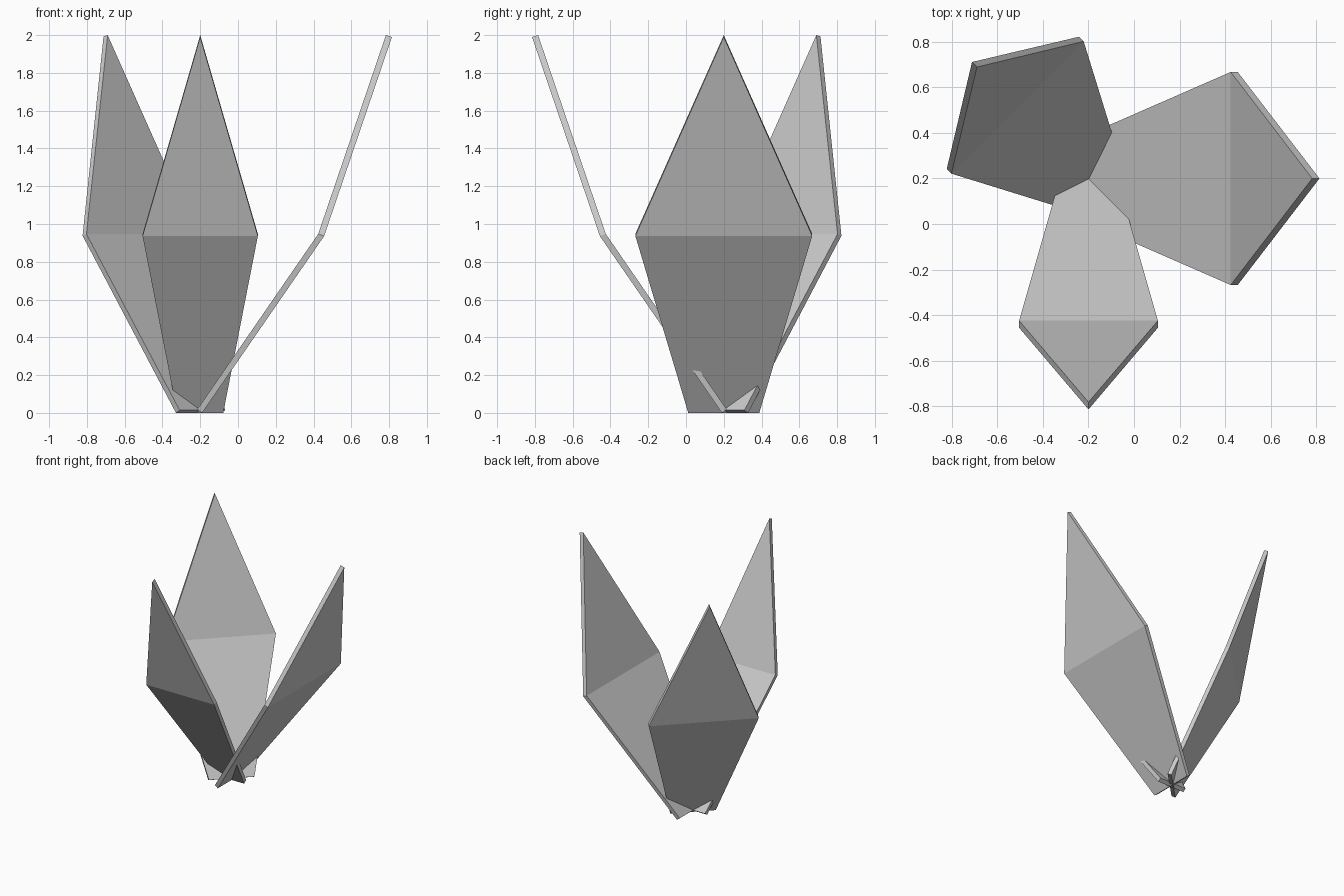
import bpy
import bmesh
import math

if "Cube" in bpy.data.objects:
    bpy.data.objects.remove(bpy.data.objects["Cube"])

BASE = (-0.2, 0.2)  # where all leaves meet


def make_leaf(name, angle, half_mid, half_base, inner, outer):
    """Folded pointed blade; inner/outer are (radius, z) at base, fold and tip."""
    c, s = math.cos(math.radians(angle)), math.sin(math.radians(angle))
    bm = bmesh.new()

    def sheet(profile):
        verts = []
        for (r, z), w in zip(profile, (half_base, half_mid, 0)):
            for side in ((-1, 1) if w else (0,)):
                lat = side * w
                verts.append(bm.verts.new((BASE[0] + r * c - lat * s,
                                           BASE[1] + r * s + lat * c, z)))
        return verts

    a, b = sheet(inner), sheet(outer)
    # broad lower and upper faces
    for v in (a, b):
        bm.faces.new((v[0], v[1], v[3], v[2]))
        bm.faces.new((v[2], v[3], v[4]))
    # thin rim
    rim = (0, 1, 3, 4, 2)
    for i, j in zip(rim, rim[1:] + rim[:1]):
        bm.faces.new((a[i], a[j], b[j], b[i]))
    bmesh.ops.recalc_face_normals(bm, faces=bm.faces)
    mesh = bpy.data.meshes.new(name)
    bm.to_mesh(mesh)
    bm.free()
    bpy.context.collection.objects.link(bpy.data.objects.new(name, mesh))


# profiles: two long leaves, one steeper leaf
long_in = ((-0.016, 0.018), (0.625, 0.948), (0.983, 2.0))
long_out = ((0.01, 0.0), (0.656, 0.936), (1.015, 1.99))
steep_in = ((-0.016, 0.014), (0.441, 0.947), (0.693, 2.0))
steep_out = ((0.012, 0.0), (0.470, 0.938), (0.724, 1.993))

make_leaf("wide_leaf", 0, 0.468, 0.188, long_in, long_out)
make_leaf("narrow_leaf", -90, 0.305, 0.122, long_in, long_out)
make_leaf("steep_leaf", 135, 0.411, 0.17, steep_in, steep_out)
